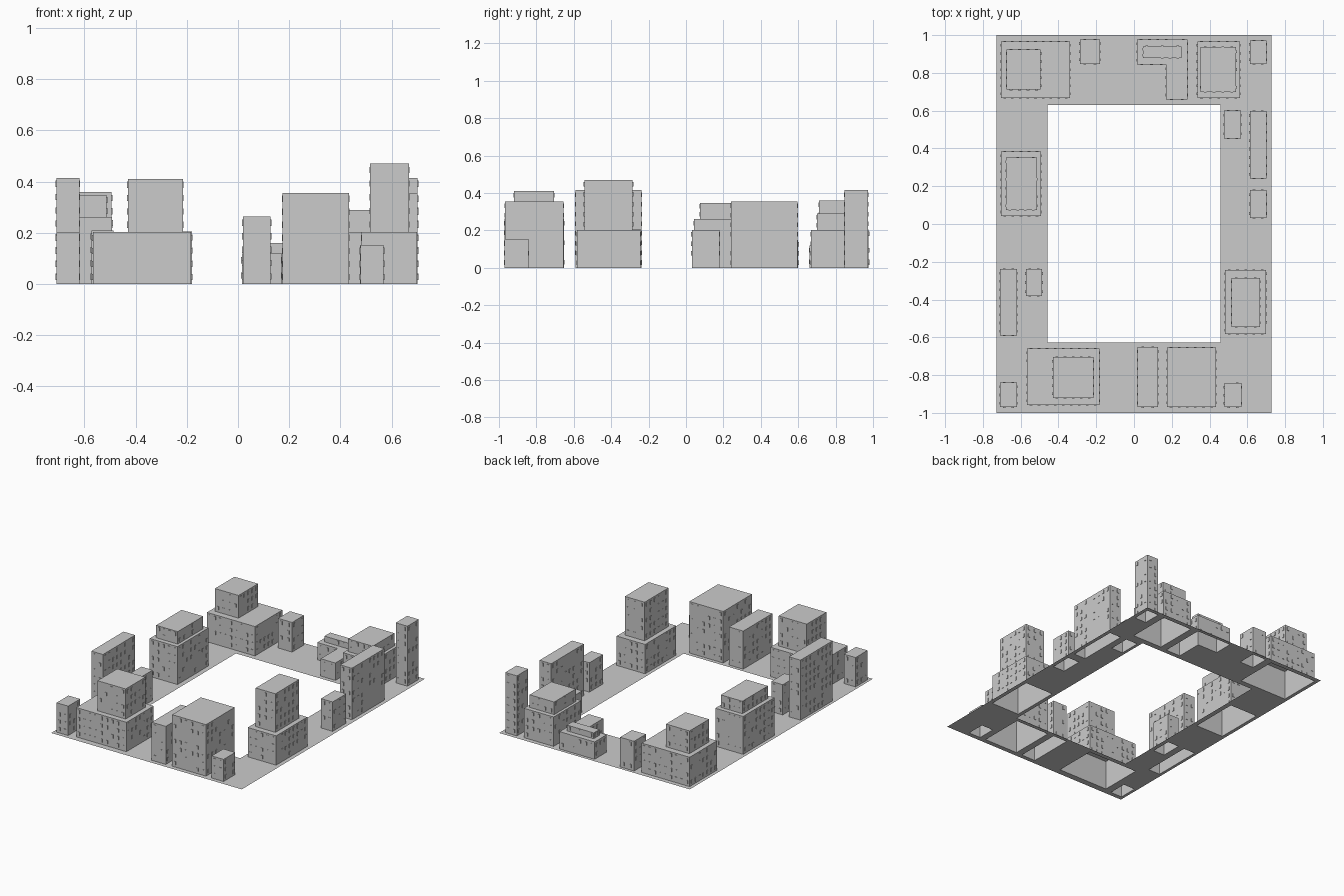
import bpy, bmesh, random
from mathutils import Vector

if "Cube" in bpy.data.objects:
    bpy.data.objects.remove(bpy.data.objects["Cube"])

random.seed(4)
FLOOR = 0.052          # storey height
WIN_W, WIN_H, WIN_D = 0.014, 0.024, 0.003


def rect(x0, x1, y0, y1):
    return [(x0, y0), (x1, y0), (x1, y1), (x0, y1)]


def inside(x, y, poly):
    hit = False
    for (ax, ay), (bx, by) in zip(poly, poly[1:] + poly[:1]):
        if (ay > y) != (by > y) and x < ax + (y - ay) * (bx - ax) / (by - ay):
            hit = not hit
    return hit


# Flat sheet with right-angled outline and cut-outs
def sheet(bm, outline, holes, z):
    pts = outline + [p for h in holes for p in h]
    xs = sorted({p[0] for p in pts})
    ys = sorted({p[1] for p in pts})
    verts = {}

    def vert(x, y):
        if (x, y) not in verts:
            verts[x, y] = bm.verts.new((x, y, z))
        return verts[x, y]

    for x0, x1 in zip(xs, xs[1:]):
        for y0, y1 in zip(ys, ys[1:]):
            cx, cy = (x0 + x1) / 2, (y0 + y1) / 2
            if inside(cx, cy, outline) and not any(inside(cx, cy, h) for h in holes):
                bm.faces.new([vert(x, y) for x, y in rect(x0, x1, y0, y1)])


# One raised window: front face and four thin sides
def window(bm, centre, along, out):
    up = Vector((0, 0, WIN_H / 2))
    side = along * WIN_W / 2
    base = [centre - side - up, centre + side - up, centre + side + up, centre - side + up]
    back = [bm.verts.new(p) for p in base]
    front = [bm.verts.new(p + out * WIN_D) for p in base]
    bm.faces.new(front)
    for i in range(4):
        j = (i + 1) % 4
        bm.faces.new((back[i], back[j], front[j], front[i]))


def walls(bm, outline, z0, z1):
    rows = max(1, round((z1 - z0) / FLOOR))
    for a, b in zip(outline, outline[1:] + outline[:1]):
        lo, hi = Vector((*a, z0)), Vector((*b, z0))
        rise = Vector((0, 0, z1 - z0))
        bm.faces.new([bm.verts.new(p) for p in (lo, hi, hi + rise, lo + rise)])
        length = (hi - lo).length
        along = (hi - lo).normalized()
        out = Vector((along.y, -along.x, 0))
        cols = max(2, int(length / 0.04))
        for r in range(rows):
            for c in range(cols):
                if random.random() < 0.65:
                    spot = lo + along * length * (c + 0.5) / cols + rise * (r + 0.55) / rows
                    window(bm, spot, along, out)


def finish(bm, name):
    bm.normal_update()
    mesh = bpy.data.meshes.new(name)
    bm.to_mesh(mesh)
    bm.free()
    bpy.context.collection.objects.link(bpy.data.objects.new(name, mesh))


# Building from stacked tiers of (outline, top height)
def building(name, tiers):
    bm = bmesh.new()
    z = 0
    for i, (outline, top) in enumerate(tiers):
        walls(bm, outline, z, top)
        sheet(bm, outline, [t[0] for t in tiers[i + 1:i + 2]], top)
        z = top
    finish(bm, name)


l_plan = [(0.015, 0.845), (0.17, 0.845), (0.17, 0.66), (0.283, 0.66), (0.283, 0.977), (0.015, 0.977)]

buildings = {
    # front row
    "front_left_corner_block": [(rect(-0.709, -0.62, -0.97, -0.84), 0.203)],
    "front_stepped_tower": [(rect(-0.567, -0.183, -0.957, -0.66), 0.203),
                            (rect(-0.43, -0.215, -0.92, -0.705), 0.411)],
    "front_narrow_block": [(rect(0.019, 0.127, -0.97, -0.652), 0.263)],
    "front_wide_block": [(rect(0.174, 0.433, -0.968, -0.655), 0.356)],
    "front_small_block": [(rect(0.478, 0.569, -0.97, -0.843), 0.153)],
    # left side
    "left_slab": [(rect(-0.709, -0.62, -0.59, -0.238), 0.415)],
    "left_small_block": [(rect(-0.573, -0.486, -0.382, -0.238), 0.209)],
    "left_stepped_block": [(rect(-0.705, -0.492, 0.042, 0.383), 0.262),
                           (rect(-0.678, -0.513, 0.074, 0.352), 0.348)],
    # back row
    "back_left_stepped_tower": [(rect(-0.705, -0.338, 0.668, 0.967), 0.203),
                                (rect(-0.674, -0.494, 0.711, 0.924), 0.36)],
    "back_small_block": [(rect(-0.287, -0.18, 0.848, 0.977), 0.205)],
    "back_corner_plan_block": [(l_plan, 0.12), (rect(0.047, 0.252, 0.878, 0.941), 0.16)],
    "back_right_stepped_block": [(rect(0.335, 0.562, 0.668, 0.967), 0.203),
                                 (rect(0.353, 0.541, 0.7, 0.936), 0.29)],
    "back_right_corner_tower": [(rect(0.613, 0.702, 0.848, 0.972), 0.415)],
    # right side
    "right_inner_block": [(rect(0.477, 0.567, 0.453, 0.6), 0.15)],
    "right_slab": [(rect(0.613, 0.702, 0.241, 0.597), 0.356)],
    "right_small_block": [(rect(0.613, 0.702, 0.031, 0.18), 0.203)],
    "right_stepped_tower": [(rect(0.483, 0.7, -0.583, -0.243), 0.203),
                            (rect(0.516, 0.667, -0.544, -0.285), 0.47)],
}
for name, tiers in buildings.items():
    building(name, tiers)

# Ground ring, open under each building
bm = bmesh.new()
sheet(bm, rect(-0.729, 0.729, -1, 1),
      [rect(-0.457, 0.457, -0.627, 0.63)] + [t[0][0] for t in buildings.values()], 0)
finish(bm, "ground_ring")
